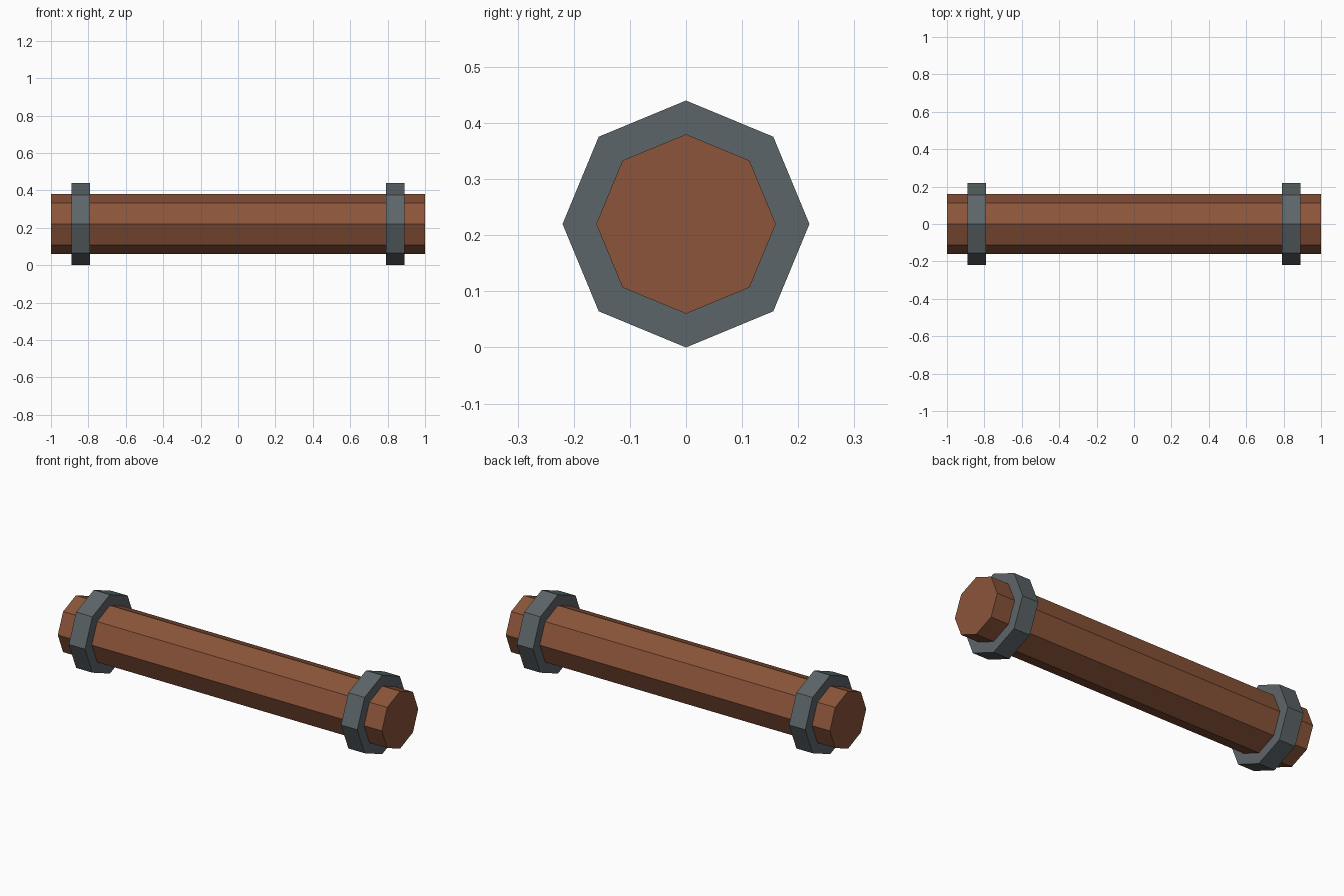
import bpy
import math

SIDES = 8
CENTRE_Z = 0.22

cube = bpy.data.objects.get("Cube")
if cube:
    bpy.data.objects.remove(cube, do_unlink=True)


def make_material(name, rgb):
    colour = (*rgb, 1.0)
    mat = bpy.data.materials.new(name)
    mat.use_nodes = True
    mat.diffuse_color = colour
    bsdf = next(n for n in mat.node_tree.nodes if n.type == "BSDF_PRINCIPLED")
    bsdf.inputs["Base Color"].default_value = colour
    return mat


def octagonal_bar(name, x, radius, length, mat):
    """Flat-shaded octagonal prism lying along x, with a corner pointing up."""
    bpy.ops.mesh.primitive_cylinder_add(
        vertices=SIDES, radius=radius, depth=length,
        location=(x, 0, CENTRE_Z), rotation=(0, math.pi / 2, 0))
    obj = bpy.context.object
    obj.name = name
    obj.data.materials.append(mat)
    bpy.ops.object.transform_apply(location=False, rotation=True, scale=True)
    return obj


wood = make_material("brown wood", (0.26, 0.09, 0.042))
iron = make_material("grey iron", (0.108, 0.13, 0.14))

# Wooden beam
octagonal_bar("beam", 0, 0.16, 2.0, wood)

# Iron bands near both ends
for side, sign in (("left", 1), ("right", -1)):
    octagonal_bar(side + "_band", sign * 0.84, 0.22, 0.1, iron)
